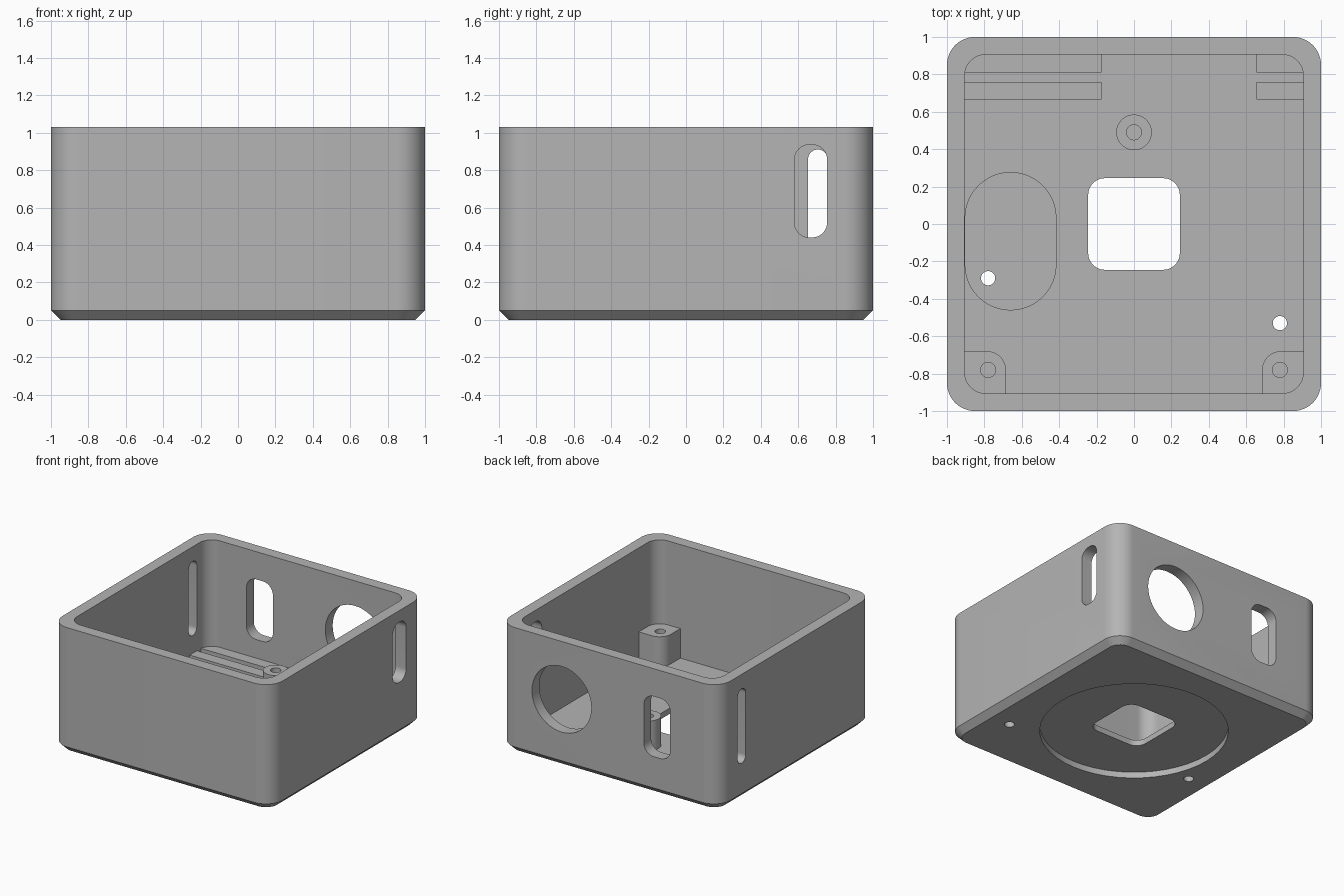
import bpy, bmesh, math

if "Cube" in bpy.data.objects:
    bpy.data.objects.remove(bpy.data.objects["Cube"])

grey = bpy.data.materials.new("plain grey")
grey.use_nodes = True
grey.diffuse_color = (0.46, 0.46, 0.46, 1)
grey.node_tree.nodes["Principled BSDF"].inputs["Base Color"].default_value = grey.diffuse_color

FLOOR, HEIGHT, WALL = 0.097, 1.03, 0.905


def outline(w, h, r, steps=12):
    """Rounded rectangle around the origin."""
    pts = []
    for k, (sx, sy) in enumerate([(1, 1), (-1, 1), (-1, -1), (1, -1)]):
        for i in range(steps + 1):
            a = math.pi / 2 * (k + i / steps)
            pts.append((sx * (w / 2 - r) + r * math.cos(a), sy * (h / 2 - r) + r * math.sin(a)))
    return pts


def loft(name, sections, centre=(0, 0), axis="z"):
    """Solid through rounded sections (position, width, height, radius) along an axis."""
    place = {"z": lambda a, b, c: (a, b, c),
             "x": lambda a, b, c: (c, a, b),
             "y": lambda a, b, c: (a, c, b)}[axis]
    bm = bmesh.new()
    rings = [[bm.verts.new(place(a + centre[0], b + centre[1], pos)) for a, b in outline(w, h, r)]
             for pos, w, h, r in sections]
    for low, high in zip(rings, rings[1:]):
        for i in range(len(low)):
            j = (i + 1) % len(low)
            bm.faces.new((low[i], low[j], high[j], high[i]))
    bm.faces.new(rings[0][::-1])
    bm.faces.new(rings[-1])
    bmesh.ops.remove_doubles(bm, verts=bm.verts, dist=1e-5)
    bmesh.ops.recalc_face_normals(bm, faces=bm.faces)
    mesh = bpy.data.meshes.new(name)
    bm.to_mesh(mesh)
    bm.free()
    mesh.materials.append(grey)
    ob = bpy.data.objects.new(name, mesh)
    bpy.context.collection.objects.link(ob)
    return ob


def prism(name, w, h, r, start, end, centre=(0, 0), axis="z"):
    return loft(name, [(start, w, h, r), (end, w, h, r)], centre, axis)


def combine(ob, tools, operation="DIFFERENCE"):
    """Apply booleans and discard the tools."""
    for tool in tools:
        mod = ob.modifiers.new("cut", "BOOLEAN")
        mod.operation, mod.solver, mod.object = operation, "EXACT", tool
    bpy.context.view_layer.update()
    done = ob.evaluated_get(bpy.context.evaluated_depsgraph_get())
    mesh = bpy.data.meshes.new_from_object(done)
    ob.modifiers.clear()
    ob.data = mesh
    for tool in tools:
        bpy.data.objects.remove(tool)


# Open box with a chamfered base
box = loft("enclosure_box", [(0, 1.9, 1.9, 0.1), (0.05, 2, 2, 0.15), (HEIGHT, 2, 2, 0.15)])
combine(box, [
    prism("cavity", 2 * WALL, 2 * WALL, 0.11, FLOOR, 1.2),
    # Side wall slots
    prism("left_slot", 0.175, 0.495, 0.08, 0.8, 1.1, (0.667, 0.688), "x"),
    prism("right_slot", 0.105, 0.61, 0.052, -1.1, -0.8, (0.705, 0.605), "x"),
    # Back wall openings
    prism("back_port", 0.54, 0.54, 0.27, 0.8, 1.1, (0.43, 0.555), "y"),
    prism("back_slot", 0.24, 0.495, 0.09, 0.8, 1.1, (-0.437, 0.555), "y"),
    # Base recess and floor openings
    prism("base_recess", 1.42, 1.42, 0.71, -0.1, 0.05),
    prism("floor_window", 0.49, 0.49, 0.09, -0.1, 0.3),
    prism("screw_hole_a", 0.076, 0.076, 0.038, -0.1, 0.3, (-0.78, -0.29)),
    prism("screw_hole_b", 0.076, 0.076, 0.038, -0.1, 0.3, (0.78, -0.53)),
    prism("floor_pocket", 0.486, 0.735, 0.243, FLOOR - 0.02, 0.2, (-0.66, -0.092)),
])
parts = [box]


def post(name, x, y, body):
    """Screw post with a blind hole, trimmed to the cavity."""
    combine(body, [prism("trim", 1.86, 1.86, 0.12, 0.07, 1)], "INTERSECT")
    combine(body, [prism("pilot", 0.08, 0.08, 0.04, 0.12, 0.6, (x, y))])
    body.name = name
    parts.append(body)


# Screw posts
POST_TOP = 0.34
for side, label in ((1, "left"), (-1, "right")):
    block = prism("block", 0.5, 0.5, 0.1, 0.05, POST_TOP, (side * 0.935, -0.93))
    post(f"front_{label}_post", side * 0.78, -0.78, block)
post("back_post", 0, 0.49, prism("block", 0.19, 0.19, 0.095, 0.05, POST_TOP, (0, 0.49)))

# Rail pairs that hold a board upright
for label, x0, x1 in (("right", -1.2, -0.175), ("left", 0.655, 1.2)):
    for row, y0, y1 in (("inner", 0.665, 0.76), ("outer", 0.81, 1.2)):
        rail = prism(f"{row}_{label}_rail", x1 - x0, y1 - y0, 0.0005, 0.05, 0.155,
                     ((x0 + x1) / 2, (y0 + y1) / 2))
        combine(rail, [prism("trim", 1.86, 1.86, 0.12, 0.07, 1)], "INTERSECT")
        parts.append(rail)

# Smooth the rounded corners, keep edges sharp
for ob in bpy.context.view_layer.objects:
    ob.select_set(ob in parts)
bpy.context.view_layer.objects.active = box
bpy.ops.object.shade_smooth_by_angle(angle=math.radians(30))
